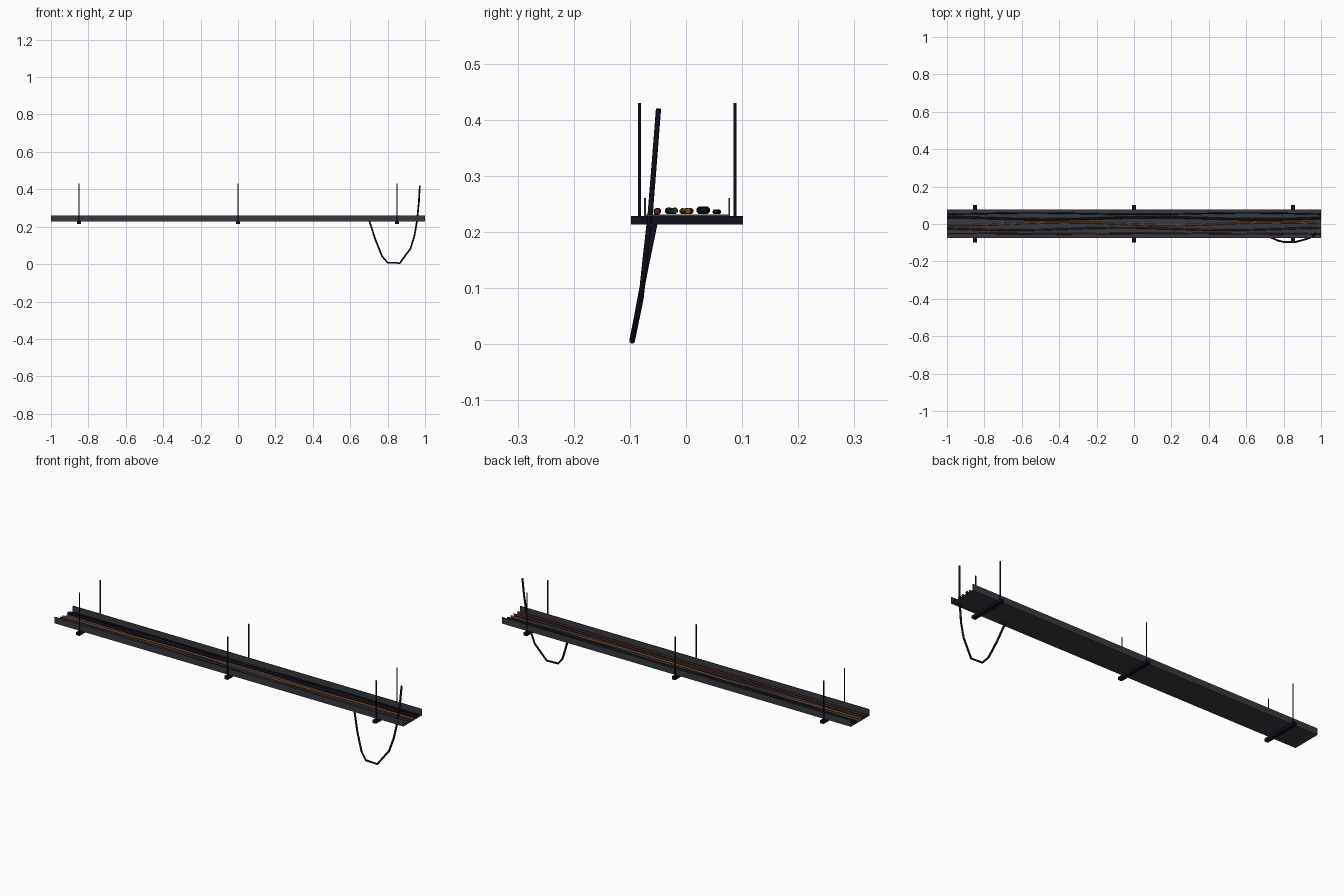
import bpy, bmesh, math
from mathutils import Vector

if "Cube" in bpy.data.objects:
    bpy.data.objects.remove(bpy.data.objects["Cube"])


def material(name, rgb):
    m = bpy.data.materials.new(name)
    m.diffuse_color = (*rgb, 1)
    m.use_nodes = True
    m.node_tree.nodes["Principled BSDF"].inputs["Base Color"].default_value = m.diffuse_color
    return m


TRAY = material("dark grey metal", (0.04, 0.042, 0.047))
BLACK = material("blue black", (0.005, 0.005, 0.012))
ORANGE = material("burnt orange", (0.25, 0.07, 0.015))
RED = material("dark red", (0.12, 0.015, 0.01))
SLATE = material("slate", (0.018, 0.025, 0.03))


def add_object(name, bm, mat):
    bmesh.ops.recalc_face_normals(bm, faces=bm.faces)
    me = bpy.data.meshes.new(name)
    bm.to_mesh(me)
    bm.free()
    me.materials.append(mat)
    ob = bpy.data.objects.new(name, me)
    bpy.context.collection.objects.link(ob)
    return ob


def box(name, lo, hi, mat):
    bm = bmesh.new()
    bmesh.ops.create_cube(bm, size=1)
    for v in bm.verts:
        v.co = [(a + b) / 2 + c * (b - a) for a, b, c in zip(lo, hi, v.co)]
    return add_object(name, bm, mat)


def tube(name, points, radius, mat, sides=8):
    """Sweep a closed polygon section along a path."""
    pts = [Vector(p) for p in points]
    bm = bmesh.new()
    rings = []
    for i, p in enumerate(pts):
        t = (pts[min(i + 1, len(pts) - 1)] - pts[max(i - 1, 0)]).normalized()
        u = t.cross(Vector((0, 1, 0))).normalized()
        w = t.cross(u)
        rings.append([bm.verts.new(p + radius * (u * math.cos(a) + w * math.sin(a)))
                      for a in (math.tau * (k + 0.5) / sides for k in range(sides))])
    for a, b in zip(rings, rings[1:]):
        for k in range(sides):
            bm.faces.new((a[k], a[(k + 1) % sides], b[(k + 1) % sides], b[k])).smooth = True
    bm.faces.new(rings[0])
    bm.faces.new(rings[-1])
    return add_object(name, bm, mat)


# Tray: floor and two side walls
Y0, Y1 = -0.0745, 0.0785
box("tray_floor", (-1, Y0, 0.228), (1, Y1, 0.231), TRAY)
box("tray_wall_front", (-1, Y0, 0.228), (1, Y0 + 0.003, 0.261), TRAY)
box("tray_wall_back", (-1, Y1 - 0.003, 0.228), (1, Y1, 0.261), TRAY)

# Hangers: cross strut with two threaded rods each
for i, x in enumerate((-0.85, 0, 0.85)):
    box(f"strut_{i}", (x - 0.01, -0.098, 0.2135), (x + 0.01, 0.102, 0.2285), BLACK)
    for side, y in (("front", -0.083), ("back", 0.087)):
        tube(f"rod_{side}_{i}", [(x, y, 0.222), (x, y, 0.43)], 0.003, BLACK)

# Cables lying in the tray: centre y, radius, sway, phase
cables = [("red_cable", -0.051, 0.005, 0.002, 0.5, RED),
          ("slate_cable", -0.026, 0.0055, 0.0065, 2.0, SLATE),
          ("orange_cable", 0.001, 0.005, 0.008, 3.6, ORANGE),
          ("thick_black_cable", 0.0305, 0.0065, 0.006, 1.0, BLACK),
          ("thin_black_cable", 0.055, 0.004, 0.004, 4.5, BLACK)]
for name, y, r, sway, phase, mat in cables:
    path = []
    for i in range(17):
        x = -1 + i / 8
        path.append((x, y + sway * math.sin(5.5 * x + phase),
                     0.2325 + r + 0.0005 * math.sin(9 * x + phase)))
    tube(name, path, r, mat)

# Loose cable hanging out of the tray in a loop
tube("hanging_cable",
     [(0.70, -0.051, 0.237), (0.735, -0.073, 0.13), (0.77, -0.089, 0.043),
      (0.80, -0.096, 0.008), (0.865, -0.096, 0.0055), (0.922, -0.08, 0.083),
      (0.943, -0.073, 0.15), (0.957, -0.064, 0.23), (0.967, -0.056, 0.33),
      (0.972, -0.049, 0.42)], 0.005, BLACK)
